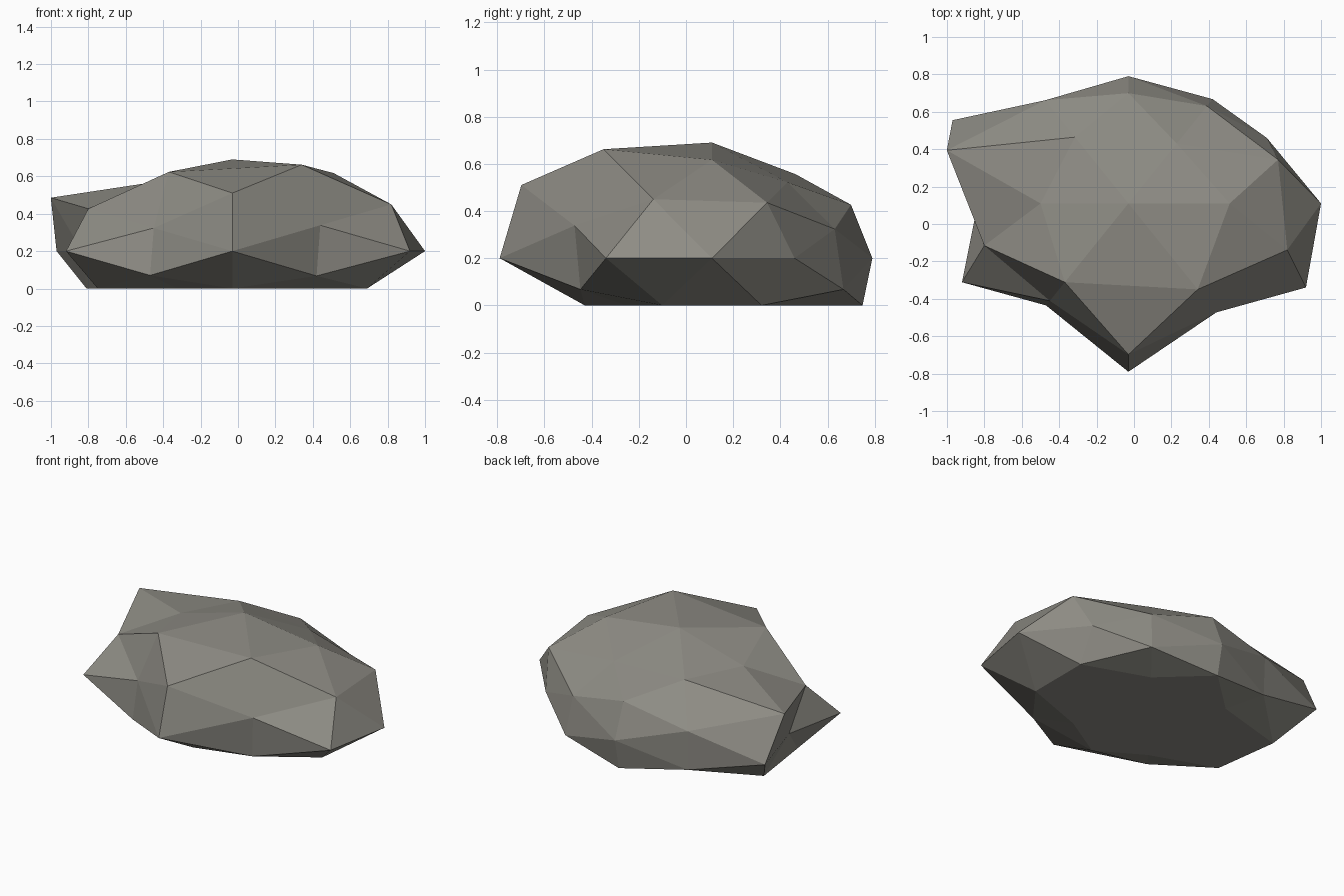
import bpy
import bmesh
from itertools import product
from mathutils import Vector

# Remove only the default cube
default_cube = bpy.data.objects.get("Cube")
if default_cube:
    bpy.data.objects.remove(default_cube, do_unlink=True)

# Proportions of the squashed boulder and the height of its widest girdle
CENTRE = Vector((-0.03, 0.11, 0.2))
STRETCH = Vector((1.0, 0.766, 0.476))

# Directions on a once-divided icosahedron, mirrored over every axis they use.
# Bumps are radii in mirror order: x slowest, z fastest, negative side first.
BUMPS = {
    # poles and girdle points
    (0, 0, 1): [.9, 1.03],
    (1, 0, 0): [.805, 1.03],
    (0, 1, 0): [1.175, .888],
    # twelve main corners
    (.526, 0, .851): [.95, .893, .95, 1.03],
    (0, .851, .526): [.828, 1.24, .98, .905],
    (.851, .526, 0): [1.046, 1.105, 1.116, .87],
    # points between the corners
    (.309, .5, .809): [.95, 1.1, .95, .925, .95, 1.2, .95, .836],
    (.809, .309, .5): [.89, .952, .964, 1.2, .89, 1.05, .89, .989],
    (.5, .809, .309): [.88, .84, .88, .89, .9, .94, .9, .84],
}


def mirrored(direction):
    """All sign variations of a direction."""
    choices = [(-c, c) if c else (0,) for c in direction]
    return [Vector(p).normalized() for p in product(*choices)]


def make_material(name, colour):
    mat = bpy.data.materials.new(name)
    mat.use_nodes = True
    mat.diffuse_color = colour
    shader = next(n for n in mat.node_tree.nodes if n.type == 'BSDF_PRINCIPLED')
    shader.inputs["Base Color"].default_value = colour
    shader.inputs["Roughness"].default_value = 0.9
    return mat


# Faceted ball: the hull of the regular directions gives the triangles
bm = bmesh.new()
radius_of = {}
for direction, radii in BUMPS.items():
    for point, radius in zip(mirrored(direction), radii):
        radius_of[bm.verts.new(point)] = radius
bmesh.ops.convex_hull(bm, input=list(bm.verts))

# Push each corner in or out, squash, and flatten the underside on the ground
for vert, radius in radius_of.items():
    vert.co = CENTRE + vert.co * radius * STRETCH
    vert.co.z = max(vert.co.z, 0)
bmesh.ops.recalc_face_normals(bm, faces=list(bm.faces))

# Boulder object, flat shaded
mesh = bpy.data.meshes.new("boulder")
bm.to_mesh(mesh)
bm.free()
mesh.materials.append(make_material("warm_grey_stone", (.27, .262, .232, 1)))
boulder = bpy.data.objects.new("boulder", mesh)
bpy.context.collection.objects.link(boulder)
